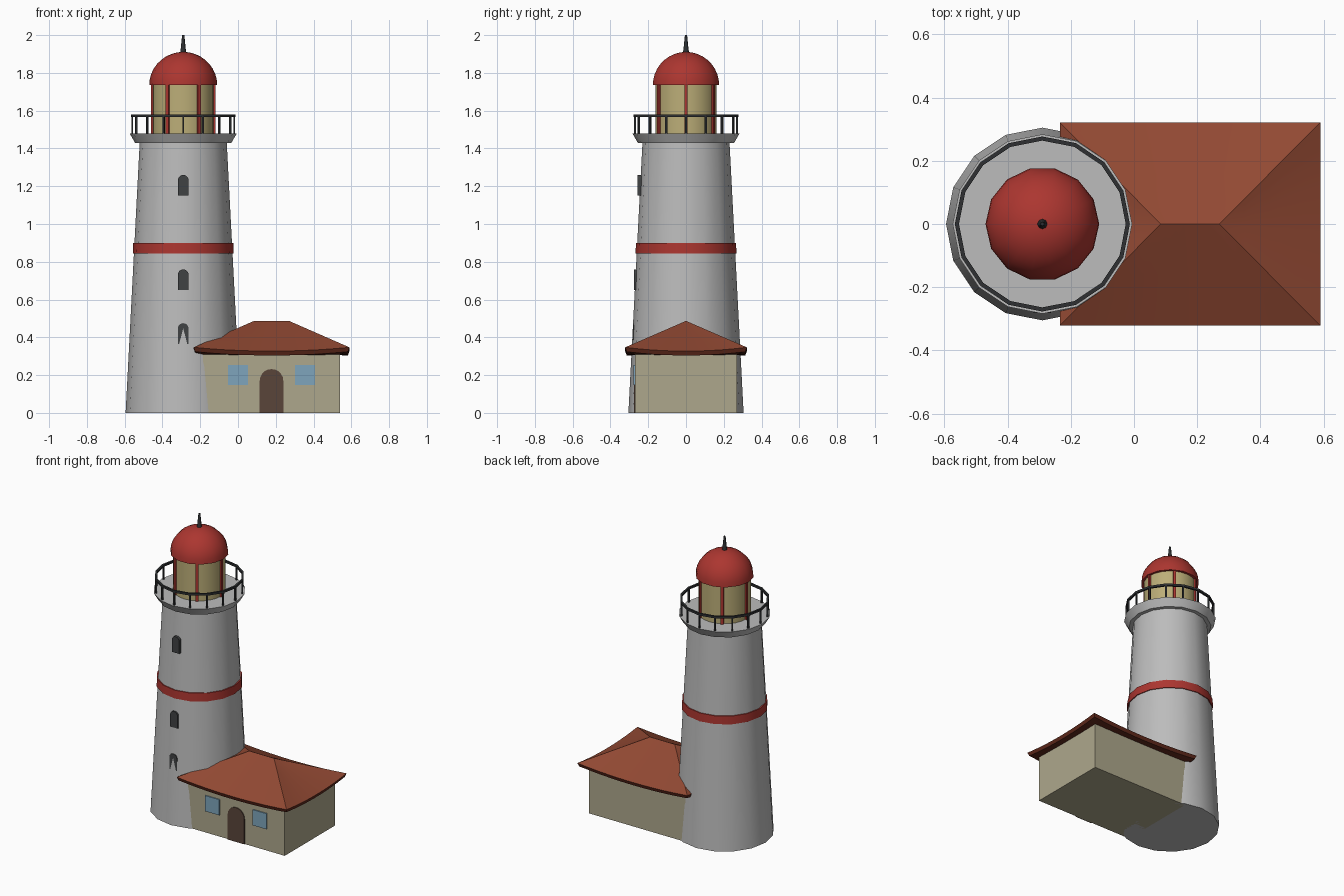
import bpy, bmesh, math
from mathutils import Vector

if "Cube" in bpy.data.objects:
    bpy.data.objects.remove(bpy.data.objects["Cube"])

TX = -0.29          # tower axis
HX = 0.1775         # house centre


def material(name, r, g, b):
    lin = [((c / 255 + 0.055) / 1.055) ** 2.4 for c in (r, g, b)]
    m = bpy.data.materials.new(name)
    m.diffuse_color = (*lin, 1)
    m.use_nodes = True
    m.node_tree.nodes["Principled BSDF"].inputs["Base Color"].default_value = m.diffuse_color
    return m


STONE = material("pale stone", 188, 188, 188)
RED = material("red paint", 172, 54, 48)
IRON = material("black iron", 46, 48, 50)
SLIT = material("dark window", 64, 66, 67)
LAMP = material("cream glass", 188, 174, 120)
WALL = material("sand plaster", 174, 167, 140)
BLUE = material("blue glass", 126, 165, 188)
DOOR = material("brown wood", 90, 69, 58)
TILE = material("roof tile", 146, 73, 51)
EAVE = material("dark eave", 98, 42, 28)


def finish(name, bm, mats, smooth_angle=0):
    bmesh.ops.recalc_face_normals(bm, faces=bm.faces)
    mesh = bpy.data.meshes.new(name)
    bm.to_mesh(mesh)
    bm.free()
    for m in mats:
        mesh.materials.append(m)
    ob = bpy.data.objects.new(name, mesh)
    bpy.context.collection.objects.link(ob)
    if smooth_angle:
        bpy.ops.object.select_all(action='DESELECT')
        ob.select_set(True)
        bpy.context.view_layer.objects.active = ob
        bpy.ops.object.shade_smooth_by_angle(angle=math.radians(smooth_angle))
    return ob


def lathe(name, profile, sides, mat, smooth_angle=35, closed=False):
    """Turn (radius, z) points around the tower axis; open profiles are capped."""
    bm = bmesh.new()
    rings = []
    for r, z in profile:
        rings.append([bm.verts.new((TX + r * math.cos(2 * math.pi * i / sides),
                                    r * math.sin(2 * math.pi * i / sides), z))
                      for i in range(sides)])
    pairs = list(zip(rings, rings[1:]))
    if closed:
        pairs.append((rings[-1], rings[0]))
    for a, b in pairs:
        for i in range(sides):
            j = (i + 1) % sides
            bm.faces.new((a[i], a[j], b[j], b[i]))
    if not closed:
        bm.faces.new(rings[0])
        bm.faces.new(rings[-1])
    return finish(name, bm, [mat], smooth_angle)


def box(name, x0, x1, y0, y1, z0, z1, mat):
    bm = bmesh.new()
    bmesh.ops.create_cube(bm, size=1)
    for v in bm.verts:
        v.co = ((x0 + x1) / 2 + v.co.x * (x1 - x0),
                (y0 + y1) / 2 + v.co.y * (y1 - y0),
                (z0 + z1) / 2 + v.co.z * (z1 - z0))
    return finish(name, bm, [mat])


def arch(name, x, width, z0, z1, y_front, y_back, mat):
    """Round-topped panel facing the front."""
    r = width / 2
    pts = [(x - r, z0), (x + r, z0)]
    pts += [(x + r * math.cos(math.pi * i / 10), z1 - r + r * math.sin(math.pi * i / 10))
            for i in range(11)]
    bm = bmesh.new()
    front = [bm.verts.new((px, y_front, pz)) for px, pz in pts]
    back = [bm.verts.new((px, y_back, pz)) for px, pz in pts]
    bm.faces.new(front)
    bm.faces.new(back)
    for i in range(len(pts)):
        j = (i + 1) % len(pts)
        bm.faces.new((front[i], front[j], back[j], back[i]))
    return finish(name, bm, [mat])


def radial_posts(name, count, r, size, z0, z1, mat):
    """Square uprights evenly spaced around the tower axis."""
    bm = bmesh.new()
    for k in range(count):
        a = 2 * math.pi * k / count
        out, side = Vector((math.cos(a), math.sin(a), 0)), Vector((-math.sin(a), math.cos(a), 0))
        for v in bmesh.ops.create_cube(bm, size=1)["verts"]:
            c = v.co.copy()
            v.co = (Vector((TX, 0, (z0 + z1) / 2)) + out * (r + c.x * size)
                    + side * c.y * size + Vector((0, 0, c.z * (z1 - z0))))
    return finish(name, bm, [mat])


# Tower, painted band and gallery
lathe("tower", [(0.305, 0), (0.23, 1.44)], 16, STONE)
lathe("tower_band", [(0.267, 0.845), (0.265, 0.9)], 16, RED)
lathe("gallery", [(0.255, 1.43), (0.284, 1.48)], 16, STONE)

# Railing
radial_posts("railing_posts", 16, 0.27, 0.01, 1.48, 1.57, IRON)
lathe("railing_ring", [(0.264, 1.567), (0.277, 1.567), (0.277, 1.581), (0.264, 1.581)],
      16, IRON, smooth_angle=0, closed=True)

# Lantern room, dome and finial
lathe("lantern_glass", [(0.162, 1.48), (0.162, 1.74)], 24, LAMP)
radial_posts("lantern_mullions", 6, 0.162, 0.018, 1.48, 1.74, RED)
dome = [(0.18 * math.cos(t * math.pi / 18), 1.735 + 0.176 * math.sin(t * math.pi / 18))
        for t in range(9)] + [(0.004, 1.911)]
lathe("dome", dome, 14, RED)
lathe("finial", [(0.017, 1.9), (0.013, 1.93), (0.006, 2.0)], 8, IRON, smooth_angle=50)

# Arched tower windows
for n, (z, y) in enumerate([(0.365, -0.2817), (0.65, -0.274), (1.15, -0.256)]):
    arch(f"tower_window_{n + 1}", TX, 0.056, z, z + 0.11, y, y + 0.04, SLIT)

# House walls, door and windows
box("house_walls", HX - 0.3625, HX + 0.3625, -0.27, 0.27, 0, 0.318, WALL)
arch("house_door", HX, 0.125, 0, 0.232, -0.276, -0.268, DOOR)
for side, label in ((-1, "left"), (1, "right")):
    c = HX + side * 0.1775
    box(f"house_window_{label}", c - 0.053, c + 0.053, -0.277, -0.268, 0.147, 0.253, BLUE)

# Hipped roof with eaves that sweep up to the corners
N = 10
LX, LY, RIDGE = 0.4125, 0.322, 0.0925
corners = [(-1, -1), (1, -1), (1, 1), (-1, 1)]
bm = bmesh.new()
for k in range(4):
    (ax, ay), (bx, by) = corners[k], corners[(k + 1) % 4]
    columns = []
    for i in range(N + 1):
        t = i / N
        ux, uy = ax + (bx - ax) * t, ay + (by - ay) * t
        sag = 0.02 * (1 - (2 * t - 1) ** 2)
        top = Vector((HX + ux * RIDGE, 0, 0.487))
        rim = Vector((HX + ux * LX, uy * LY, 0.347 - sag))
        low = Vector((HX + ux * (LX - 0.008), uy * (LY - 0.008), 0.324 - sag))
        inner = Vector((HX + ux * 0.35, uy * 0.26, 0.306))
        path = [top.lerp(rim, s / 4) for s in range(5)] + [low, inner]
        columns.append([bm.verts.new(p) for p in path])
    for a, b in zip(columns, columns[1:]):
        for s in range(6):
            f = bm.faces.new((a[s], a[s + 1], b[s + 1], b[s]))
            f.material_index = 0 if s < 4 else 1
bmesh.ops.remove_doubles(bm, verts=bm.verts, dist=1e-5)
finish("house_roof", bm, [TILE, EAVE], smooth_angle=20)
